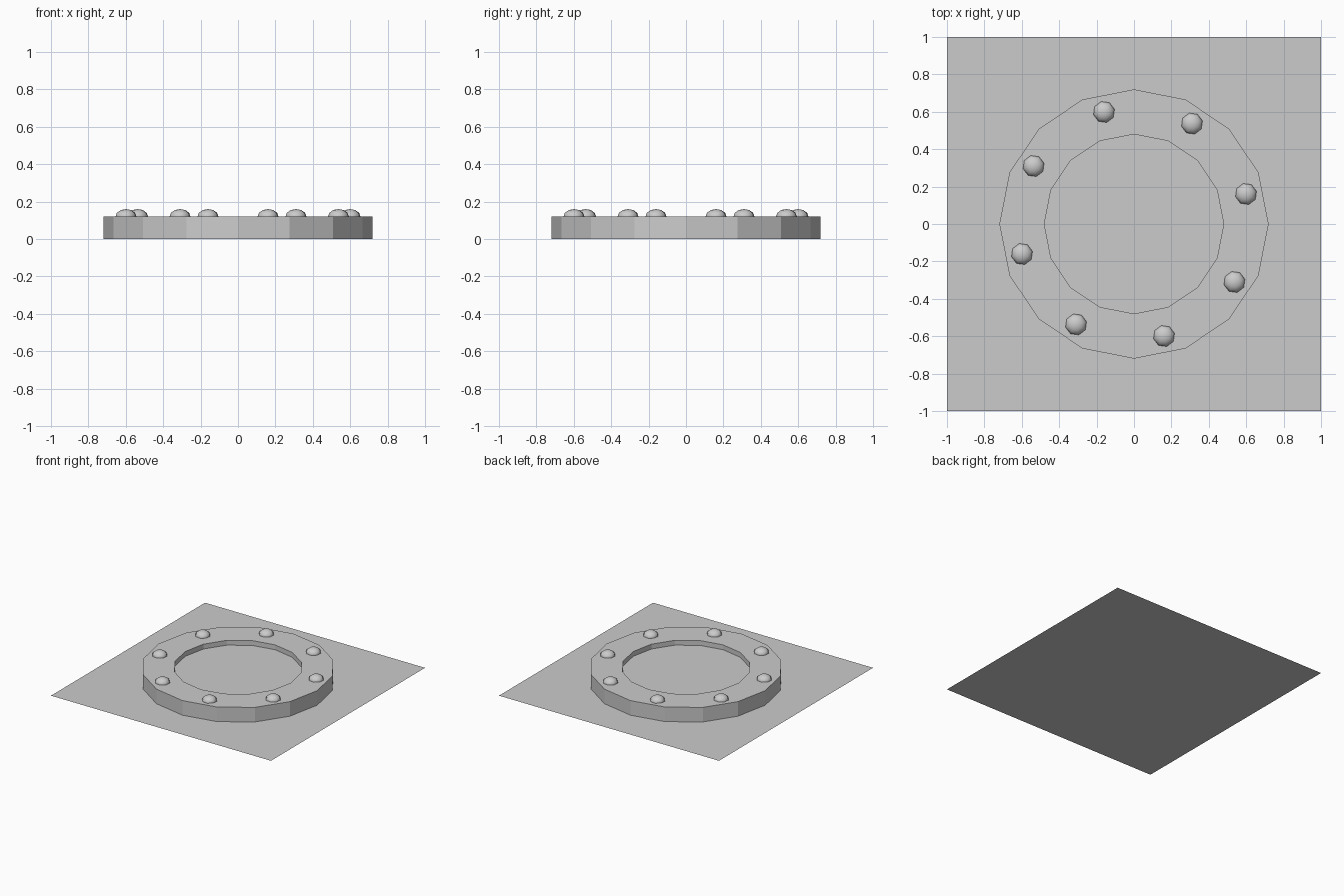
import bpy, bmesh, math

if "Cube" in bpy.data.objects:
    bpy.data.objects.remove(bpy.data.objects["Cube"])

SIDES = 16


def make_object(name, bm):
    bmesh.ops.recalc_face_normals(bm, faces=bm.faces)
    mesh = bpy.data.meshes.new(name)
    bm.to_mesh(mesh)
    bm.free()
    obj = bpy.data.objects.new(name, mesh)
    bpy.context.collection.objects.link(obj)
    return obj


def disc(name, sides, radius, z):
    bpy.ops.mesh.primitive_circle_add(vertices=sides, radius=radius,
                                      fill_type='NGON', location=(0, 0, z))
    bpy.context.object.name = name


# Square wall panel
bpy.ops.mesh.primitive_plane_add(size=2)
bpy.context.object.name = "base_panel"

# Ring frame: rectangular section swept around the z axis
bm = bmesh.new()
profile = [(0.48, 0), (0.72, 0), (0.72, 0.12), (0.48, 0.12)]
loops = []
for i in range(SIDES):
    a = math.tau * i / SIDES
    loops.append([bm.verts.new((r * math.cos(a), r * math.sin(a), z)) for r, z in profile])
for i in range(SIDES):
    p, q = loops[i], loops[(i + 1) % SIDES]
    for j in range(4):
        k = (j + 1) % 4
        bm.faces.new((p[j], q[j], q[k], p[k]))
make_object("ring_frame", bm)

# Recessed pane inside the ring, and the diamond plate behind it
disc("recessed_pane", SIDES, 0.48, 0.08)
disc("back_plate", 4, 0.28, 0.0)

# Domed bolts around the ring
for i in range(8):
    a = math.radians(15 + 45 * i)
    bpy.ops.mesh.primitive_uv_sphere_add(
        segments=8, ring_count=6, radius=1,
        location=(0.62 * math.cos(a), 0.62 * math.sin(a), 0.12),
        rotation=(0, 0, a))
    bolt = bpy.context.object
    bolt.name = f"bolt_{i + 1}"
    bolt.scale = (0.058, 0.058, 0.04)
    bpy.ops.object.shade_smooth()
